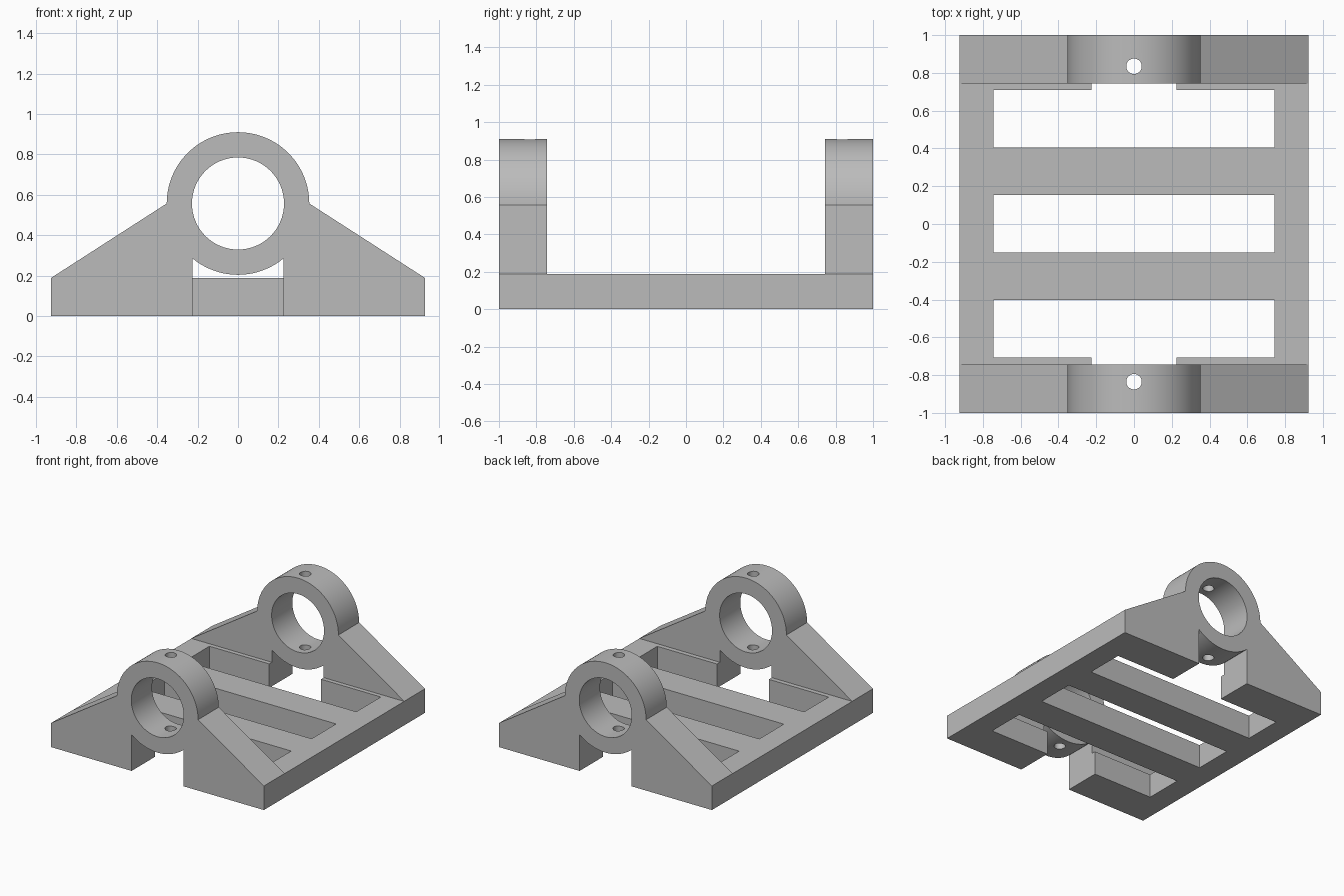
import bpy
import math

if "Cube" in bpy.data.objects:
    bpy.data.objects.remove(bpy.data.objects["Cube"], do_unlink=True)

WIDTH, DECK = 0.925, 0.188          # half width, deck thickness
AXIS, OUTER, BORE = 0.557, 0.353, 0.228  # bearing ring
INNER = 0.743                       # inner face of the end brackets
GAP = 0.225                         # half width of the gap under each ring

grey = bpy.data.materials.new("plain grey")
grey.use_nodes = True
colour = (0.5, 0.5, 0.5, 1)
grey.diffuse_color = colour
grey.node_tree.nodes["Principled BSDF"].inputs["Base Color"].default_value = colour


def arc(radius, start, end, steps):
    """Points of an arc around the bearing axis, in the x-z plane."""
    angles = [start + (end - start) * i / steps for i in range(steps + 1)]
    return [(radius * math.cos(a), AXIS + radius * math.sin(a)) for a in angles]


def extrude(name, profile, y0, y1):
    """Solid made by sweeping an x-z profile (anticlockwise) along y."""
    n = len(profile)
    verts = [(x, y, z) for y in (y0, y1) for x, z in profile]
    faces = [tuple(range(n)), tuple(reversed(range(n, 2 * n)))]
    faces += [(i, i + n, (i + 1) % n + n, (i + 1) % n) for i in range(n)]
    mesh = bpy.data.meshes.new(name)
    mesh.from_pydata(verts, [], faces)
    obj = bpy.data.objects.new(name, mesh)
    bpy.context.collection.objects.link(obj)
    mesh.materials.append(grey)
    return obj


def box(name, half_x, y0, y1, z0, z1):
    profile = [(-half_x, z0), (half_x, z0), (half_x, z1), (-half_x, z1)]
    return extrude(name, profile, y0, y1)


def cut(target, cutter):
    mod = target.modifiers.new("cut", 'BOOLEAN')
    mod.operation, mod.solver, mod.object = 'DIFFERENCE', 'EXACT', cutter
    bpy.context.view_layer.objects.active = target
    bpy.ops.object.modifier_apply(modifier=mod.name)
    bpy.data.objects.remove(cutter, do_unlink=True)


# Full-length body: sloped shoulders with the rounded ring top
outline = [(-WIDTH, 0), (WIDTH, 0), (WIDTH, DECK + 0.001)]
outline += arc(OUTER, 0, math.pi, 48) + [(-WIDTH, DECK + 0.001)]
body = extrude("bearing_bracket", outline, -1, 1)

# Clear the space above the deck and drill the bore
cut(body, box("deck_space", 1.2, -INNER, INNER, DECK, 1.2))
cut(body, extrude("bore", arc(BORE, 0, math.tau, 64)[:-1], -1.2, 1.2))

# Three wide slots through the deck
for centre in (-0.555, 0.002, 0.557):
    cut(body, box("slot", 0.745, centre - 0.152, centre + 0.152, -0.2, 0.188 + 0.01))

# Gap under each ring, and the vertical pin hole through it
half = math.acos(GAP / OUTER)
gap = [(-GAP, -0.2), (GAP, -0.2)] + arc(OUTER, -half, half - math.pi, 20)
for side in (-1, 1):
    y0, y1 = sorted((side * 0.6, side * 1.2))
    cut(body, extrude("gap", gap, y0, y1))
    bpy.ops.mesh.primitive_cylinder_add(vertices=32, radius=0.041, depth=2,
                                        location=(0, side * 0.835, 0.6))
    cut(body, bpy.context.object)

# Smooth round surfaces, sharp edges kept
bpy.ops.object.select_all(action='DESELECT')
body.select_set(True)
bpy.context.view_layer.objects.active = body
bpy.ops.object.shade_smooth_by_angle(angle=math.radians(30))
